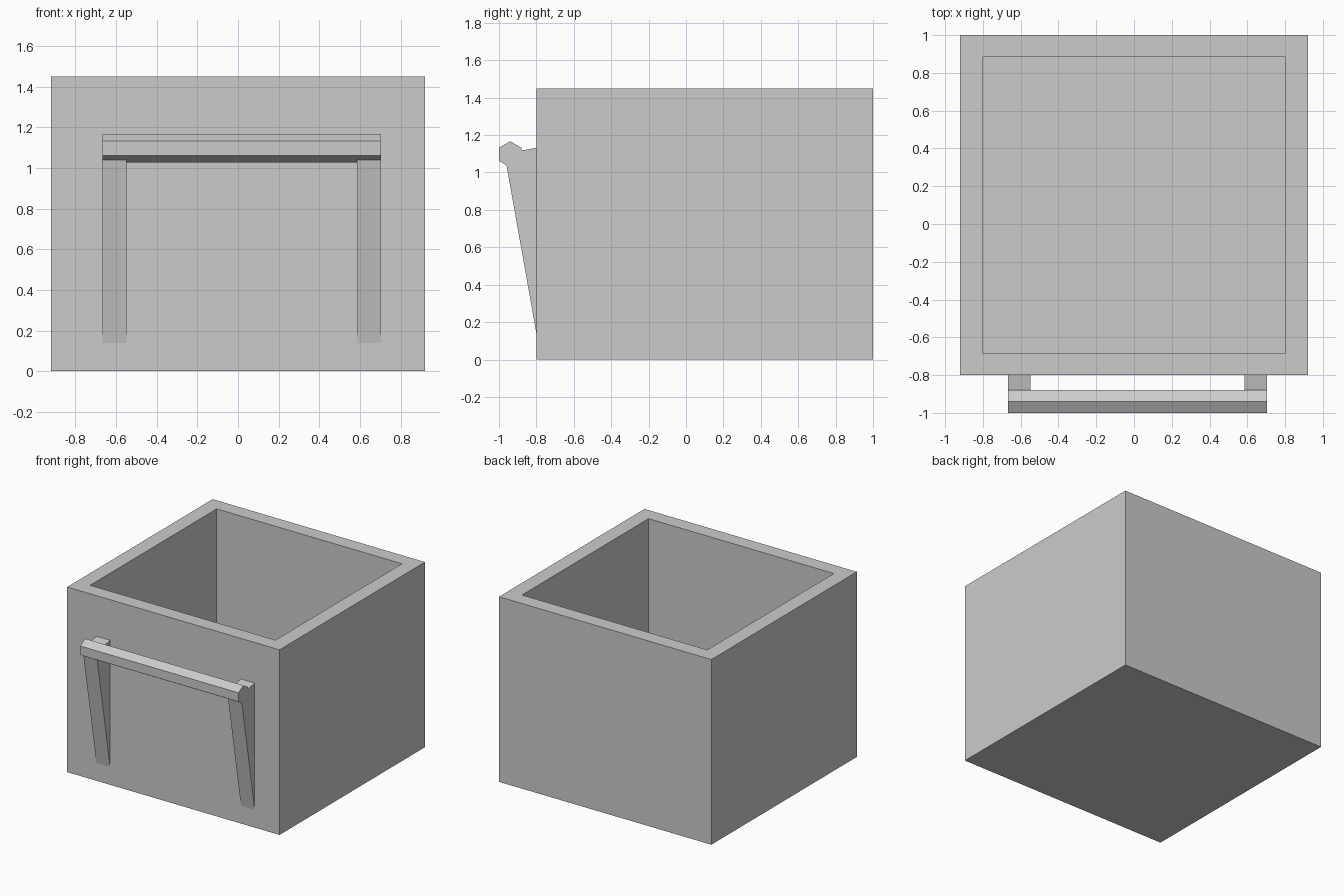
import bpy
import bmesh

cube = bpy.data.objects.get("Cube")
if cube:
    bpy.data.objects.remove(cube, do_unlink=True)

grey = bpy.data.materials.new("light_grey")
grey.use_nodes = True
grey.diffuse_color = (0.6, 0.6, 0.6, 1)
grey.node_tree.nodes["Principled BSDF"].inputs["Base Color"].default_value = (0.6, 0.6, 0.6, 1)


def finish(name, bm):
    bmesh.ops.recalc_face_normals(bm, faces=bm.faces)
    mesh = bpy.data.meshes.new(name)
    bm.to_mesh(mesh)
    bm.free()
    mesh.materials.append(grey)
    obj = bpy.data.objects.new(name, mesh)
    bpy.context.collection.objects.link(obj)


def extrude_profile(name, profile, x0, x1):
    """Extrude a (y, z) profile along x."""
    bm = bmesh.new()
    face = bm.faces.new([bm.verts.new((x0, y, z)) for y, z in profile])
    out = bmesh.ops.extrude_face_region(bm, geom=[face], use_keep_orig=True)
    verts = [v for v in out["geom"] if isinstance(v, bmesh.types.BMVert)]
    bmesh.ops.translate(bm, verts=verts, vec=(x1 - x0, 0, 0))
    finish(name, bm)


# Open box: solid block, top face inset for the rim, then pushed down
WIDTH, HEIGHT, FRONT, BACK = 1.84, 1.45, -0.8, 1.0
WALL, FLOOR = 0.117, 0.12
bm = bmesh.new()
bmesh.ops.create_cube(bm, size=1)
bmesh.ops.scale(bm, verts=bm.verts, vec=(WIDTH, BACK - FRONT, HEIGHT))
bmesh.ops.translate(bm, verts=bm.verts, vec=(0, (FRONT + BACK) / 2, HEIGHT / 2))
top = max(bm.faces, key=lambda f: f.calc_center_median().z)
bmesh.ops.inset_region(bm, faces=[top], thickness=WALL, use_even_offset=True)
well = bmesh.ops.extrude_discrete_faces(bm, faces=[top])["faces"][0]
bmesh.ops.translate(bm, verts=well.verts, vec=(0, 0, FLOOR - HEIGHT))
finish("drawer_box", bm)

# Hexagonal handle bar
LEFT_END, RIGHT_END, BRACKET = 0.705, -0.667, 0.119
bar = [(-1, 1.062), (-1, 1.132), (-0.94, 1.167),
       (-0.88, 1.132), (-0.88, 1.062), (-0.94, 1.027)]
extrude_profile("handle_bar", bar, RIGHT_END, LEFT_END)

# Tapered handle brackets
bracket = [(FRONT, 1.132), (-0.88, 1.117), (-0.94, 1.1), (-0.96, 1.04), (FRONT, 0.14)]
extrude_profile("handle_bracket_right", bracket, RIGHT_END, RIGHT_END + BRACKET)
extrude_profile("handle_bracket_left", bracket, LEFT_END - BRACKET, LEFT_END)
